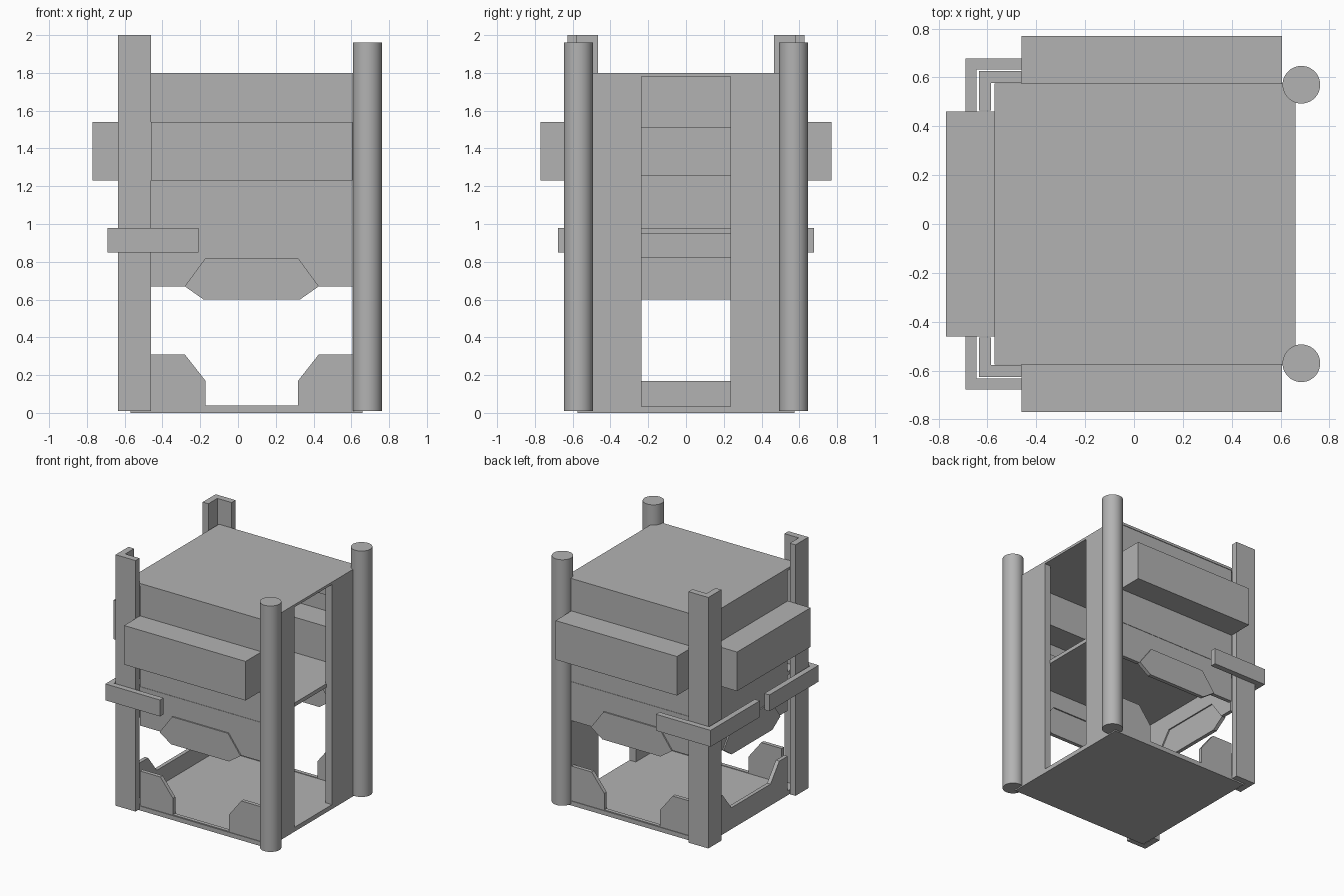
import bpy
import bmesh

cube = bpy.data.objects.get("Cube")
if cube:
    bpy.data.objects.remove(cube, do_unlink=True)

grey = bpy.data.materials.new("plain_grey")
grey.use_nodes = True
colour = (0.45, 0.45, 0.45, 1)
grey.diffuse_color = colour
grey.node_tree.nodes["Principled BSDF"].inputs["Base Color"].default_value = colour


def add_prism(name, start, end):
    """Solid between two matching outlines of 3D points."""
    bm = bmesh.new()
    a = [bm.verts.new(p) for p in start]
    b = [bm.verts.new(p) for p in end]
    bm.faces.new(a)
    bm.faces.new(b)
    for i in range(len(a)):
        j = (i + 1) % len(a)
        bm.faces.new((a[i], a[j], b[j], b[i]))
    bmesh.ops.recalc_face_normals(bm, faces=bm.faces)
    mesh = bpy.data.meshes.new(name)
    bm.to_mesh(mesh)
    bm.free()
    mesh.materials.append(grey)
    obj = bpy.data.objects.new(name, mesh)
    bpy.context.collection.objects.link(obj)
    return obj


def upright(name, outline, z0, z1):
    """Plan outline raised from z0 to z1."""
    return add_prism(name, [(x, y, z0) for x, y in outline],
                     [(x, y, z1) for x, y in outline])


def rect(a0, a1, b0, b1):
    return [(a0, b0), (a1, b0), (a1, b1), (a0, b1)]


def corner(x_in, y_in, x_out, y_out, t, s):
    """L outline around a right-hand corner, on side s."""
    return [(x, s * y) for x, y in (
        (x_out, y_out), (x_in, y_out), (x_in, y_out - t),
        (x_out + t, y_out - t), (x_out + t, y_in), (x_out, y_in))]


def build_side(side, place, c, w, sill):
    """Wall, hatch and hollow box of one side; place maps (along, out, z)."""
    def panel(part, outline, d0, d1):
        add_prism(side + "_" + part, [place(c + u, d0, z) for u, z in outline],
                  [place(c + u, d1, z) for u, z in outline])

    # Lower wall with its sloping cutout
    panel("lower_wall", [(-w, 0.01), (w, 0.01), (w, 0.31), (0.355, 0.31),
                         (0.245, 0.17), (0.245, sill), (-0.245, sill),
                         (-0.245, 0.17), (-0.355, 0.31), (-w, 0.31)]
          if sill < 0.17 else
          [(-w, 0.01), (w, 0.01), (w, 0.31), (0.355, 0.31), (0.245, sill),
           (-0.245, sill), (-0.355, 0.31), (-w, 0.31)], 0.54, 0.57)
    # Middle wall and the hatch hanging in it
    panel("middle_wall", [(-w, 0.67), (-0.355, 0.67), (-0.245, 0.82),
                          (0.245, 0.82), (0.355, 0.67), (w, 0.67),
                          (w, 0.95), (-w, 0.95)], 0.54, 0.57)
    panel("hatch", [(-0.245, 0.82), (0.245, 0.82), (0.355, 0.67),
                    (0.255, 0.6), (-0.255, 0.6), (-0.355, 0.67)], 0.55, 0.58)
    # Upper walls above and below the box
    panel("upper_wall", rect(-w, w, 0.98, 1.26), 0.54, 0.57)
    panel("top_wall", rect(-w, w, 1.51, 1.78), 0.54, 0.57)
    # Box open to the inside
    panel("box_floor", rect(-w, w, 1.23, 1.26), 0.57, 0.76)
    panel("box_lid", rect(-w, w, 1.51, 1.54), 0.57, 0.76)
    panel("box_face", rect(-w, w, 1.23, 1.54), 0.76, 0.77)
    for end in (-1, 1):
        panel("box_end", rect(end * w, end * (w - 0.03), 1.26, 1.51), 0.54, 0.76)


build_side("front", lambda u, d, z: (u, -d, z), 0.073, 0.533, 0.04)
build_side("back", lambda u, d, z: (u, d, z), 0.073, 0.533, 0.04)
build_side("right", lambda u, d, z: (-d, u, z), 0, 0.46, 0.17)

# Floor, shelf and roof
upright("floor", rect(-0.57, 0.66, -0.575, 0.575), 0, 0.035)
upright("shelf", rect(-0.57, 0.61, -0.573, 0.573), 0.95, 0.98)
upright("roof", rect(-0.57, 0.66, -0.575, 0.575), 1.78, 1.8)

for s, name in ((-1, "front"), (1, "back")):
    # Doorway frame on the left side
    upright(name + "_door_frame", rect(0.605, 0.66, s * 0.235, s * 0.57), 0.035, 1.78)
    # Angle posts and wrap-around bumpers
    upright(name + "_angle_post", corner(-0.46, 0.465, -0.635, 0.627, 0.05, s), 0.01, 2)
    upright(name + "_bumper", corner(-0.21, 0.06, -0.69, 0.677, 0.045, s), 0.85, 0.98)
    # Round posts
    bpy.ops.mesh.primitive_cylinder_add(vertices=48, radius=0.077, depth=1.95,
                                        location=(0.685, s * 0.57, 0.985))
    post = bpy.context.object
    post.name = name + "_round_post"
    post.data.materials.append(grey)
    bpy.ops.object.shade_smooth_by_angle()
